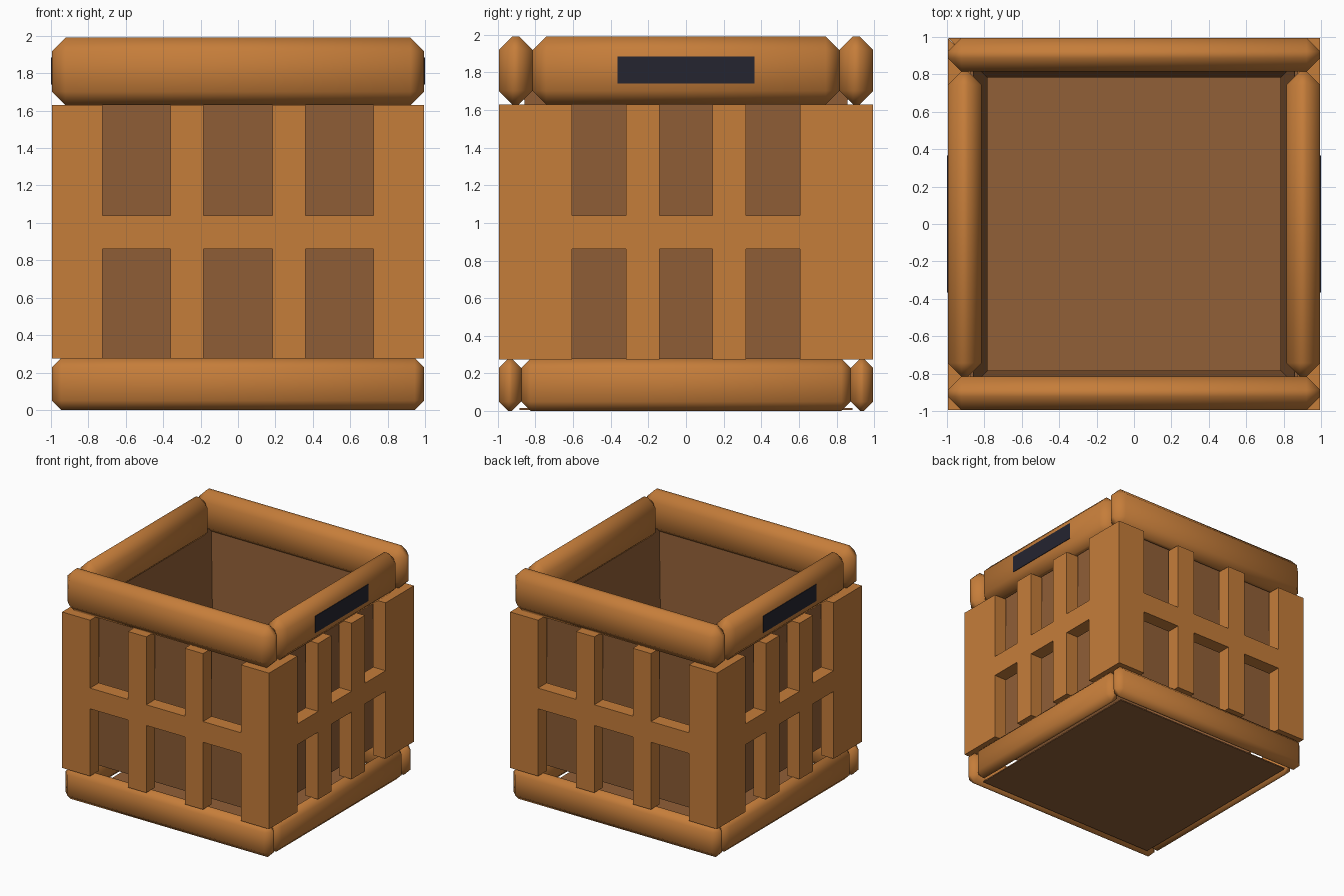
import bpy, bmesh, math
from mathutils import Matrix

cube = bpy.data.objects.get("Cube")
if cube:
    bpy.data.objects.remove(cube, do_unlink=True)


def material(name, rgb):
    m = bpy.data.materials.new(name)
    m.use_nodes = True
    m.diffuse_color = (*rgb, 1)
    m.node_tree.nodes["Principled BSDF"].inputs["Base Color"].default_value = (*rgb, 1)
    return m


ORANGE = material("warm orange brown", (0.56, 0.205, 0.042))
BROWN = material("dark brown", (0.285, 0.115, 0.038))
BLACK = material("blue black", (0.018, 0.018, 0.03))

OUT = 0.995          # outer half width of the bin
WALL = 0.12          # lattice thickness
BASE, TOP = 0.275, 1.63


def finish(bm, name, mat):
    bmesh.ops.recalc_face_normals(bm, faces=bm.faces)
    mesh = bpy.data.meshes.new(name)
    bm.to_mesh(mesh)
    bm.free()
    mesh.materials.append(mat)
    obj = bpy.data.objects.new(name, mesh)
    bpy.context.collection.objects.link(obj)
    return obj


def box(name, low, high, mat, chamfer=0):
    bm = bmesh.new()
    bmesh.ops.create_cube(bm, size=1)
    for v in bm.verts:
        v.co = [(a + b) / 2 + c * (b - a) for a, b, c in zip(low, high, v.co)]
    if chamfer:
        bmesh.ops.bevel(bm, geom=bm.edges[:], offset=chamfer, segments=1,
                        affect='EDGES')
        for f in bm.faces:
            f.smooth = True
    return finish(bm, name, mat)


def rail_ring(name, thick, low, high, chamfer):
    """Four softly chamfered rails, the side ones set between front and back."""
    inner = OUT - thick
    for s, end in ((-1, "front"), (1, "back")):
        y = sorted((s * inner, s * OUT))
        box(f"{end}_{name}", (-OUT, y[0], low), (OUT, y[1], high), ORANGE, chamfer)
    for s, side in ((-1, "right"), (1, "left")):
        x = sorted((s * inner, s * OUT))
        box(f"{side}_{name}", (x[0], -inner, low), (x[1], inner, high), ORANGE, chamfer)


def lattice(name, slots, angle):
    """Comb-shaped wall: slots open at top and bottom, joined by a middle bar."""
    def edge(z_end, z_bar):
        pts = [(-OUT, z_end)]
        for a, b in slots:
            pts += [(a, z_end), (a, z_bar), (b, z_bar), (b, z_end)]
        return pts + [(OUT, z_end)]
    outline = edge(BASE, 0.86) + edge(TOP, 1.04)[::-1]
    bm = bmesh.new()
    outer = [bm.verts.new((x, -OUT, z)) for x, z in outline]
    # corners are mitred on the inner side
    lim = OUT - WALL
    inner = [bm.verts.new((max(-lim, min(lim, x)), -lim, z)) for x, z in outline]
    bm.faces.new(outer)
    bm.faces.new(inner[::-1])
    n = len(outline)
    for i in range(n):
        j = (i + 1) % n
        if abs(outline[i][0]) < OUT or abs(outline[j][0]) < OUT:
            bm.faces.new((outer[i], outer[j], inner[j], inner[i]))
    bm.transform(Matrix.Rotation(angle, 4, 'Z'))
    finish(bm, name, ORANGE)


# Thick rim at the top and slimmer rails at the bottom
rail_ring("top_rim", 0.18, 1.63, 1.99, 0.072)
rail_ring("bottom_rail", 0.12, 0.0, 0.278, 0.05)

# Lattice walls
wide = ((-0.725, -0.36), (-0.185, 0.185), (0.36, 0.725))
narrow = ((-0.605, -0.32), (-0.14, 0.14), (0.32, 0.605))
for i, (name, slots) in enumerate((("front_lattice", wide), ("left_lattice", narrow),
                                   ("back_lattice", wide), ("right_lattice", narrow))):
    lattice(name, slots, i * math.pi / 2)

# Tapered inner lining, open at both ends
bm = bmesh.new()
rings = [[bm.verts.new((sx * h, sy * h, z))
          for sx, sy in ((-1, -1), (1, -1), (1, 1), (-1, 1))]
         for h, z in ((0.79, BASE), (0.862, 1.7))]
for i in range(4):
    j = (i + 1) % 4
    bm.faces.new((rings[0][i], rings[0][j], rings[1][j], rings[1][i]))
lining = finish(bm, "inner_lining", BROWN)
solid = lining.modifiers.new("thickness", 'SOLIDIFY')
solid.thickness = 0.008

# Floor plate
box("floor_plate", (-0.885, -0.885, 0.005), (0.885, 0.885, 0.015), BROWN)

# Dark label plates on both side rims
for s, side in ((-1, "right"), (1, "left")):
    x = sorted((s * 0.993, s * 1.0))
    box(f"{side}_label_plate", (x[0], -0.365, 1.74), (x[1], 0.365, 1.885), BLACK)
